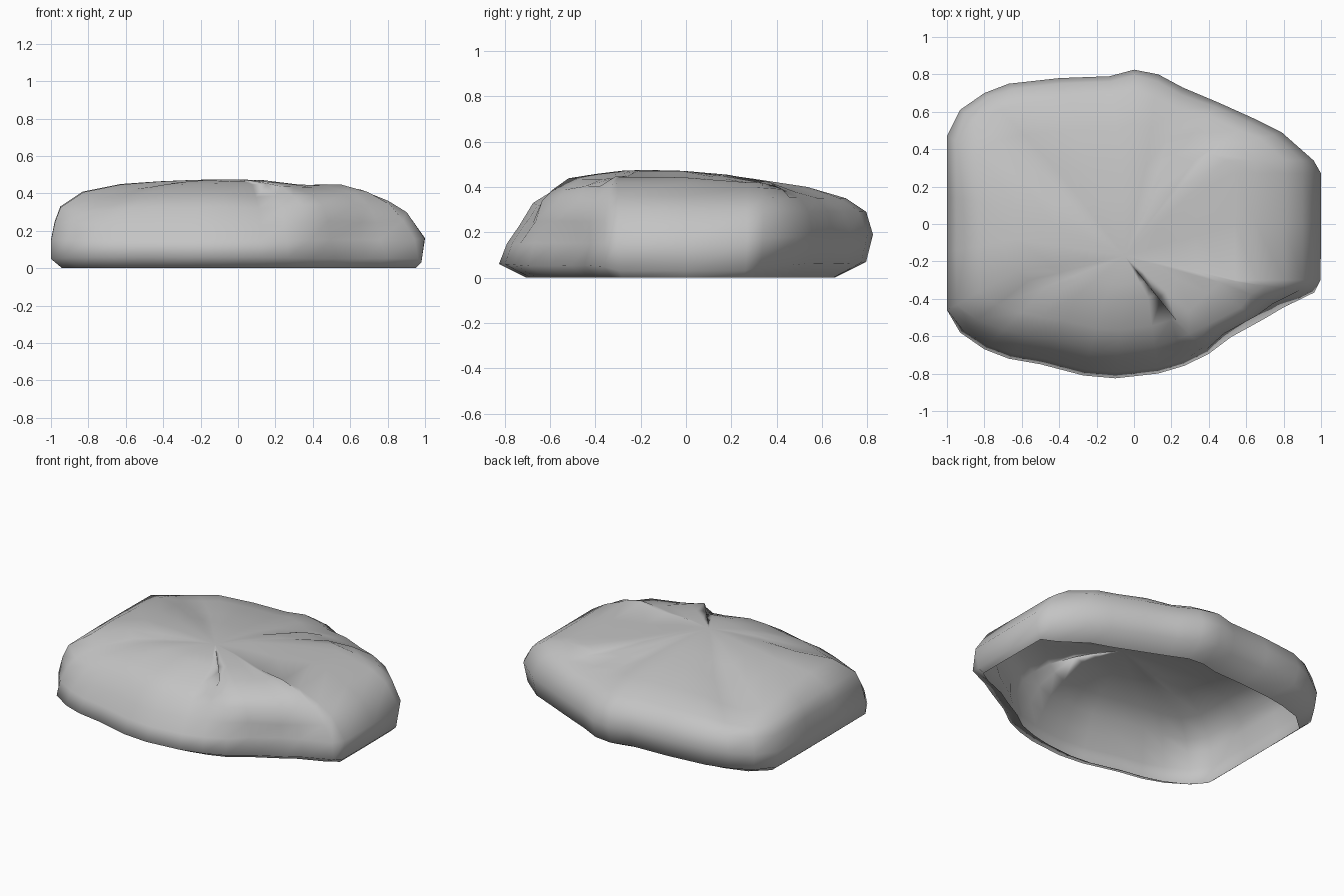
import bpy, bmesh
from math import exp
from mathutils import Vector

cube = bpy.data.objects.get("Cube")
if cube:
    bpy.data.objects.remove(cube, do_unlink=True)

# Widest outline of the boulder, counterclockwise from the +x end
outline = [(1, -.3), (1, 0), (1, .27), (.96, .34), (.79, .49), (.65, .56), (.45, .65),
           (.26, .73), (.13, .8), (0, .825), (-.13, .79), (-.4, .78), (-.67, .75),
           (-.8, .7), (-.93, .61), (-1, .47), (-1, .15), (-1, -.15), (-1, -.46),
           (-.93, -.58), (-.8, -.67), (-.67, -.72), (-.5, -.75), (-.27, -.81),
           (-.1, -.825), (.13, -.8), (.27, -.76), (.4, -.7), (.52, -.61), (.7, -.51),
           (.8, -.45), (.97, -.37)]

# Wall profiles for each side: (inset, height) from the open rim to the shoulder
front = [(.12, 0), (0, .06), (.035, .15), (.09, .23), (.15, .33), (.26, .4), (.42, .455)]
back = [(.17, 0), (.03, .07), (0, .19), (.03, .29), (.12, .35), (.29, .4), (.52, .435)]
left = [(.05, 0), (.02, .03), (0, .16), (.1, .3), (.2, .36), (.35, .42), (.46, .445)]
right = [(.06, 0), (0, .05), (0, .15), (.02, .25), (.05, .33), (.17, .41), (.37, .45)]
peak = Vector((-.05, -.17, .475))


def bump(x, centre, width):
    return exp(-((x - centre) / width) ** 2)


def wall(i):
    """Blend the side profiles by the outward direction of the outline."""
    x, y = outline[i]
    ahead, behind = outline[(i + 1) % len(outline)], outline[i - 1]
    nx, ny = Vector((ahead[1] - behind[1], behind[0] - ahead[0])).normalized()
    wx, wy = nx * nx, ny * ny
    sides = [(left if nx > 0 else right, wx), (back if ny > 0 else front, wy)]
    # The front corner stands steeper, above a shallow hollow
    corner = bump(x, .66, .2) if y < 0 else 0
    # The +x end keeps its full width as it leans inward
    narrowing = 1 - min(1, 1.9 * wx) if x > .3 else 1
    points = []
    for k in range(len(front)):
        inset = sum(p[k][0] * w for p, w in sides)
        height = sum(p[k][1] * w for p, w in sides)
        if k == 2:
            inset += .04 * corner
        if k in (3, 4, 5):
            inset *= 1 - .35 * corner
        # Rounded corners at the -x end, and a fall towards the back
        if k > 3 and x < 0:
            height -= .12 * wx * wy
        if k > 4:
            height -= .08 * wx * max(y, 0)
        shrink = inset * (narrowing if k > 2 else 1) / .825
        points.append(Vector((x * (1 - inset), y * (1 - shrink), height)))
    # Gently domed crown
    for s in (.65, .3):
        p = peak.lerp(points[6], s)
        p.z = peak.z - (peak.z - points[6].z) * s * s
        points.append(p)
    # Shallow saddle across the crown, and a dip in the front shoulder
    for p in points:
        if p.z > .38:
            p.z -= .02 * bump(p.x, .36, .14)
        if p.z > .3:
            p.z -= .02 * bump(p.x, .1, .12) * bump(p.y, -.55, .15)
    return points


bm = bmesh.new()
columns = [[bm.verts.new(p) for p in wall(i)] for i in range(len(outline))]
top = bm.verts.new(peak)
for i, a in enumerate(columns):
    b = columns[(i + 1) % len(columns)]
    for k in range(len(a) - 1):
        bm.faces.new((a[k], b[k], b[k + 1], a[k + 1]))
    bm.faces.new((a[-1], b[-1], top))
for face in bm.faces:
    face.smooth = True
mesh = bpy.data.meshes.new("boulder")
bm.to_mesh(mesh)
bm.free()
boulder = bpy.data.objects.new("boulder", mesh)
bpy.context.collection.objects.link(boulder)

# Plain stone colour
stone = bpy.data.materials.new("stone grey")
stone.use_nodes = True
colour = (.55, .55, .55, 1)
stone.diffuse_color = colour
stone.node_tree.nodes["Principled BSDF"].inputs["Base Color"].default_value = colour
mesh.materials.append(stone)
